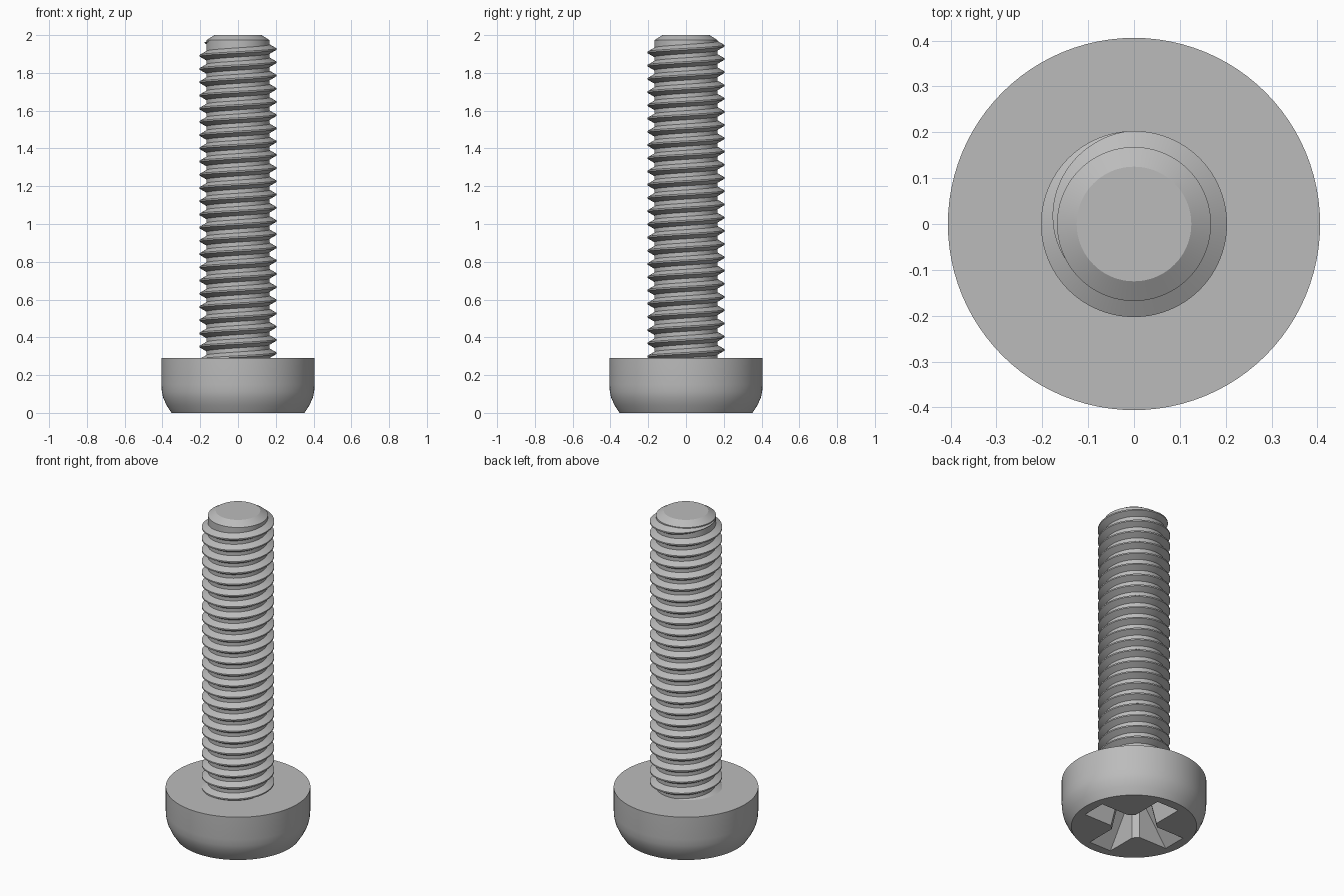
import bpy, bmesh, math

cube = bpy.data.objects.get("Cube")
if cube:
    bpy.data.objects.remove(cube)

steel = bpy.data.materials.new("grey_steel")
steel.use_nodes = True
steel.diffuse_color = (0.5, 0.5, 0.5, 1)
steel.node_tree.nodes["Principled BSDF"].inputs["Base Color"].default_value = (0.5, 0.5, 0.5, 1)

SEGMENTS = 96
ROOT, CREST = 0.168, 0.203
PITCH = 0.07
HEAD_TOP = 0.29


def loft(name, rings, closed=True):
    """Skin a list of equal-length point rings and cap both ends."""
    bm = bmesh.new()
    rows = [[bm.verts.new(p) for p in ring] for ring in rings]
    n = len(rows[0])
    for a, b in zip(rows, rows[1:]):
        for i in range(n if closed else n - 1):
            j = (i + 1) % n
            bm.faces.new((a[i], a[j], b[j], b[i]))
    if closed:
        bm.faces.new(rows[0][::-1])
        bm.faces.new(rows[-1])
    bmesh.ops.recalc_face_normals(bm, faces=bm.faces)
    mesh = bpy.data.meshes.new(name)
    bm.to_mesh(mesh)
    bm.free()
    mesh.materials.append(steel)
    obj = bpy.data.objects.new(name, mesh)
    bpy.context.collection.objects.link(obj)
    return obj


def circle(r, z):
    angles = [math.tau * i / SEGMENTS for i in range(SEGMENTS)]
    return [(r * math.cos(a), r * math.sin(a), z) for a in angles]


def cross(length, width, corner, z):
    """Four-armed outline with chamfered inner corners."""
    arm = [(corner, -width), (length, -width), (length, width), (corner, width)]
    pts = []
    for k in range(4):
        c, s = round(math.cos(k * math.pi / 2)), round(math.sin(k * math.pi / 2))
        pts += [(x * c - y * s, x * s + y * c, z) for x, y in arm]
    return pts


def smooth(obj, degrees=30):
    bpy.ops.object.select_all(action="DESELECT")
    obj.select_set(True)
    bpy.context.view_layer.objects.active = obj
    bpy.ops.object.shade_smooth_by_angle(angle=math.radians(degrees))


# Head: straight side easing into a tapered lower rim
head_profile = [(0.352, 0), (0.378, 0.04), (0.396, 0.08), (0.403, 0.11),
                (0.406, 0.15), (0.406, HEAD_TOP)]
head = loft("head", [circle(r, z) for r, z in head_profile])

# Tapered cross-shaped driver recess
cutter = loft("recess_cutter", [cross(0.305, 0.077, 0.107, -0.01),
                                cross(0.12, 0.045, 0.075, 0.19)])
cutter.hide_render = True
cut = head.modifiers.new("driver_recess", "BOOLEAN")
cut.operation = "DIFFERENCE"
cut.solver = "EXACT"
cut.object = cutter
bpy.context.view_layer.objects.active = head
bpy.ops.object.modifier_apply(modifier=cut.name)
bpy.data.objects.remove(cutter)
smooth(head)

# Shank core with chamfered tip
core = loft("shank_core", [circle(r, z) for r, z in
                           [(ROOT, HEAD_TOP - 0.02), (ROOT, 1.973), (0.125, 2.0)]])
smooth(core)

# Right-hand helical thread that fades out near the tip
TURNS = 24
LAST_CREST = 1.926          # crest height at +x on the last turn
FADE_START, FADE_END = math.radians(95), math.radians(208)
sections = []
first = -TURNS * SEGMENTS
last = int(FADE_END / math.tau * SEGMENTS)
for i in range(first, last + 1):
    t = math.tau * i / SEGMENTS
    f = max(0.02, min(1, (FADE_END - t) / (FADE_END - FADE_START)))
    zc = LAST_CREST + PITCH * t / math.tau
    section = []
    for r, dz in [(ROOT - 0.003, -0.026), (ROOT + (CREST - ROOT) * f, -0.004),
                  (ROOT + (CREST - ROOT) * f, 0.004), (ROOT - 0.003, 0.026)]:
        section.append((r * math.cos(t), r * math.sin(t), zc + dz * f))
    sections.append(section)
thread = loft("thread", sections)
smooth(thread)
